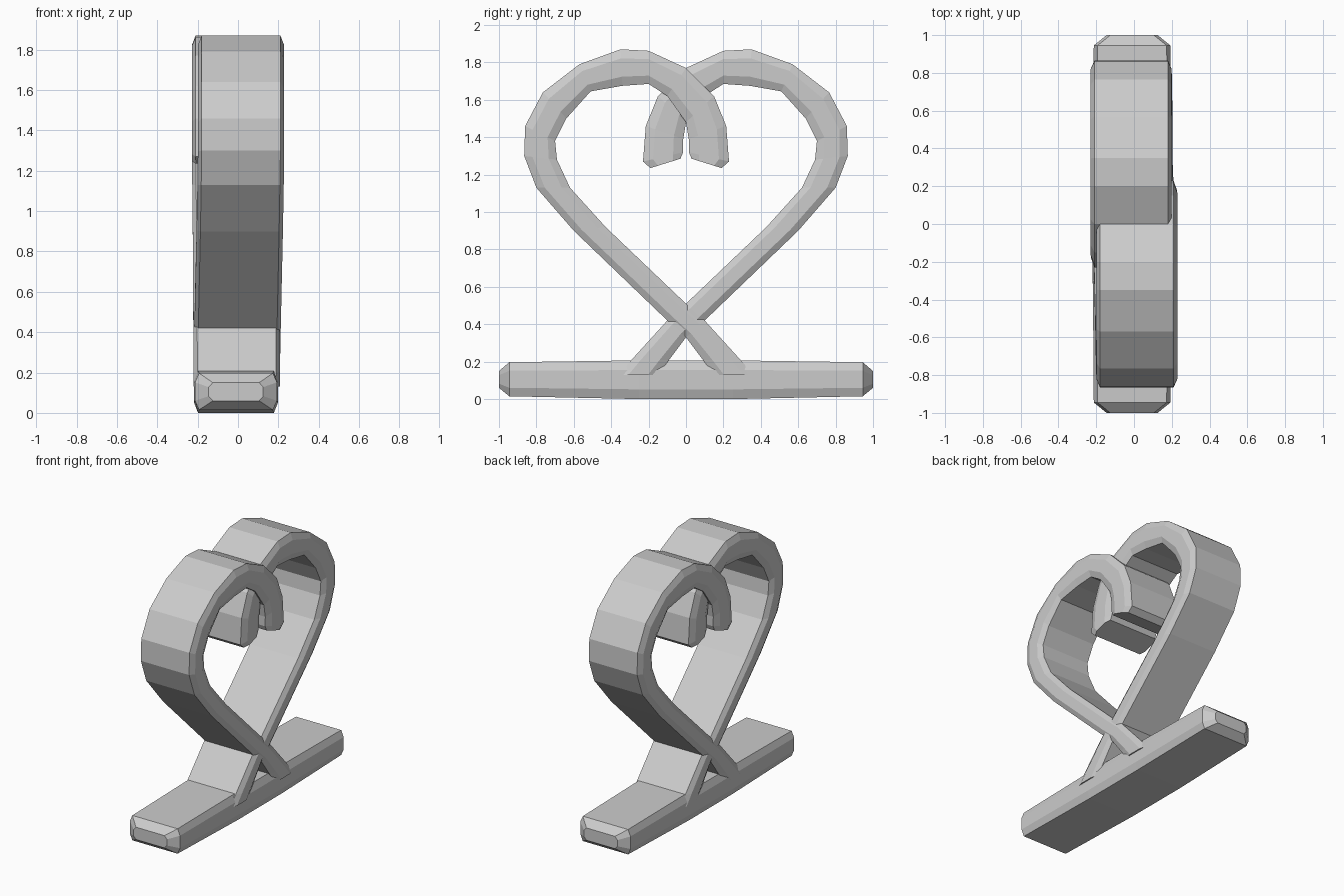
import bpy, bmesh


def loft(name, rings):
    """Skin a list of equal-length vertex rings and cap both ends."""
    bm = bmesh.new()
    vr = [[bm.verts.new(p) for p in r] for r in rings]
    n = len(vr[0])
    for a, b in zip(vr, vr[1:]):
        for i in range(n):
            j = (i + 1) % n
            bm.faces.new((a[i], a[j], b[j], b[i]))
    bm.faces.new(vr[0])
    bm.faces.new(vr[-1])
    bmesh.ops.recalc_face_normals(bm, faces=bm.faces)
    me = bpy.data.meshes.new(name)
    bm.to_mesh(me)
    bm.free()
    ob = bpy.data.objects.new(name, me)
    bpy.context.collection.objects.link(ob)
    return ob


# Ribbon edges in side view: outer (y, z), inner (y, z), from foot to curled tip
EDGES = [
    (-0.15, 0.13, -0.36, 0.13),
    (-0.09, 0.21, -0.30, 0.20),
    (0.00, 0.33, -0.10, 0.42),
    (0.10, 0.42, 0.00, 0.51),
    (0.60, 0.90, 0.43, 0.92),
    (0.80, 1.13, 0.62, 1.13),
    (0.865, 1.30, 0.69, 1.28),
    (0.86, 1.46, 0.70, 1.38),
    (0.765, 1.64, 0.64, 1.50),
    (0.57, 1.79, 0.51, 1.645),
    (0.35, 1.87, 0.34, 1.675),
    (0.20, 1.862, 0.20, 1.685),
    (0.00, 1.77, 0.10, 1.62),
    (-0.15, 1.62, 0.00, 1.48),
    (-0.215, 1.46, -0.015, 1.39),
    (-0.23, 1.27, -0.015, 1.32),
    (-0.19, 1.235, -0.03, 1.285),
]


def ribbon(name, side):
    rings = []
    for oy, oz, iy, iz in EDGES:
        # the two ribbons drift slightly apart sideways as they rise
        shift = -side * 0.015 * min(1, max(0, (oz - 0.2) / 1.1))
        shift -= 0.008 * max(0, 1 - oz)

        def pt(x, t):
            return (x + shift, side * (oy + (iy - oy) * t), oz + (iz - oz) * t)
        section = [(-0.195, 0), (0.195, 0), (0.214, 0.25), (0.214, 0.75),
                   (0.195, 1), (-0.195, 1), (-0.214, 0.75), (-0.214, 0.25)]
        rings.append([pt(x, t) for x, t in section])
    return loft(name, rings)


ribbon("heart_ribbon_right", 1)
ribbon("heart_ribbon_left", -1)

# Base bar with tapered ends: y, half width, bottom, top
rings = []
for y, w, z0, z1 in [(-1, 0.135, 0.06, 0.15), (-0.945, 0.203, 0.015, 0.197),
                     (-0.25, 0.208, 0.0, 0.207), (0.25, 0.208, 0.0, 0.207),
                     (0.945, 0.203, 0.015, 0.197), (1, 0.135, 0.06, 0.15)]:
    h = (z1 - z0) * 0.25
    c = w - 0.02
    sec = [(-c, z0), (c, z0), (w, z0 + h), (w, z1 - h),
           (c, z1), (-c, z1), (-w, z1 - h), (-w, z0 + h)]
    rings.append([(x - 0.01, y, z) for x, z in sec])
loft("base_bar", rings)
